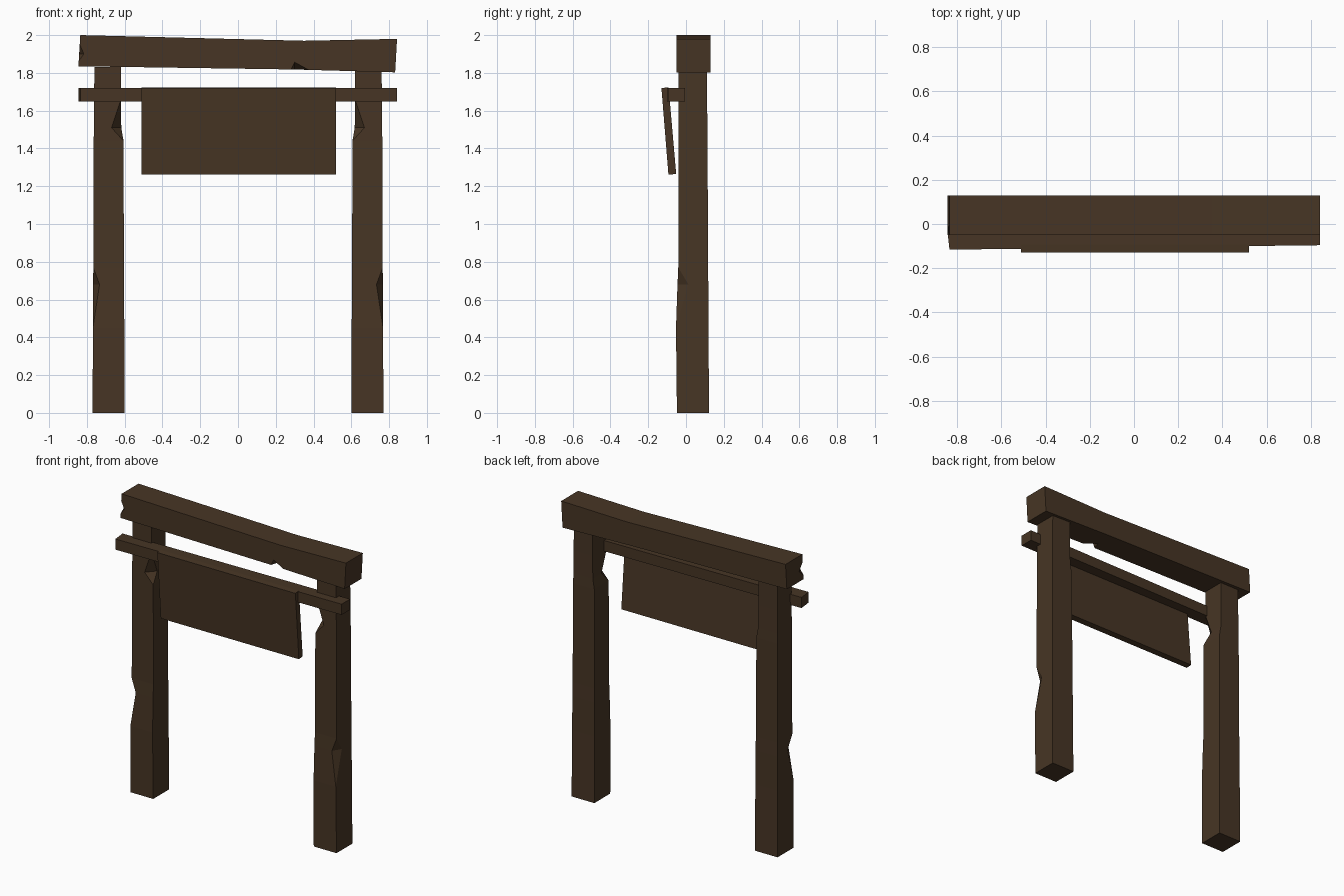
import bpy, bmesh

if "Cube" in bpy.data.objects:
    bpy.data.objects.remove(bpy.data.objects["Cube"])

wood = bpy.data.materials.new("dark_brown_wood")
wood.diffuse_color = (0.063, 0.036, 0.018, 1)
wood.use_nodes = True
wood.node_tree.nodes["Principled BSDF"].inputs["Base Color"].default_value = wood.diffuse_color


def finish(name, bm):
    bmesh.ops.remove_doubles(bm, verts=bm.verts, dist=0.0005)
    bmesh.ops.recalc_face_normals(bm, faces=bm.faces)
    me = bpy.data.meshes.new(name)
    bm.to_mesh(me)
    bm.free()
    me.materials.append(wood)
    ob = bpy.data.objects.new(name, me)
    bpy.context.collection.objects.link(ob)
    return ob


def loft(name, rings):
    """Skin a stack of equal-length point rings and cap both ends."""
    bm = bmesh.new()
    vs = [[bm.verts.new(p) for p in r] for r in rings]
    for a, b in zip(vs, vs[1:]):
        for i in range(len(a)):
            j = (i + 1) % len(a)
            bm.faces.new((a[i], a[j], b[j], b[i]))
    bm.faces.new(vs[0])
    bm.faces.new(vs[-1])
    return finish(name, bm)


def chip(target, points):
    """Cut a wedge, the hull of the points, out of the target."""
    bm = bmesh.new()
    for p in points:
        bm.verts.new(p)
    bmesh.ops.convex_hull(bm, input=bm.verts)
    cutter = finish("chip_cutter", bm)
    cutter.hide_render = True
    mod = target.modifiers.new("chip", 'BOOLEAN')
    mod.operation = 'DIFFERENCE'
    mod.solver = 'EXACT'
    mod.object = cutter
    bpy.context.view_layer.objects.active = target
    bpy.ops.object.modifier_apply(modifier=mod.name)
    bpy.data.objects.remove(cutter)


# Posts: z, outer x, inner x, front y, back y, outer chip (x, y), inner chip (x, y)
levels = [
    (0.00, 0.770, 0.600, -0.048, 0.122, (0, 0), (0, 0)),
    (0.45, 0.768, 0.602, -0.053, 0.119, (0, 0), (0, 0)),
    (0.68, 0.767, 0.603, -0.045, 0.118, (0.034, 0.058), (0, 0)),
    (0.77, 0.766, 0.604, -0.041, 0.117, (0, 0), (0, 0)),
    (1.44, 0.764, 0.606, -0.040, 0.114, (0, 0), (0, 0)),
    (1.51, 0.763, 0.618, -0.040, 0.113, (0, 0), (0.052, 0.060)),
    (1.66, 0.762, 0.619, -0.040, 0.112, (0, 0), (0, 0)),
    (1.83, 0.760, 0.620, -0.040, 0.111, (0, 0), (0, 0)),
]
for side, s in (("left", -1), ("right", 1)):
    loft(side + "_post", [
        [(s * o, b, z), (s * i, b, z), (s * i, f + n[1], z), (s * (i + n[0]), f, z),
         (s * (o - m[0]), f, z), (s * o, f + m[1], z)]
        for z, o, i, f, b, m, n in levels])

# Sagging top beam with two chipped edges
outline = [(-0.845, 1.835), (0.30, 1.818), (0.832, 1.803),
           (0.842, 1.98), (0.35, 1.97), (-0.835, 2.0)]
beam = loft("top_beam", [[(x, y, z) for x, z in outline] for y in (-0.05, 0.13)])
chip(beam, [(0.28, -0.052, 1.817), (0.38, -0.052, 1.814), (0.30, -0.052, 1.858),
            (0.30, 0.01, 1.815), (0.32, -0.1, 1.76)])
chip(beam, [(-0.838, -0.052, 1.955), (-0.844, -0.052, 1.86), (-0.815, -0.052, 1.90),
            (-0.845, 0.0, 1.90), (-0.9, -0.1, 1.90)])

# Slightly skewed rail in front of the posts
plan = [(-0.835, -0.116), (0.842, -0.096), (0.842, -0.006), (-0.845, -0.026)]
loft("cross_rail", [[(x, y, z) for x, y in plan] for z in (1.648, 1.72)])

# Tilted hanging board
side_view = [(-0.13, 1.72), (-0.092, 1.723), (-0.052, 1.265), (-0.093, 1.261)]
loft("hanging_board", [[(x, y, z) for y, z in side_view] for x in (-0.512, 0.52)])
